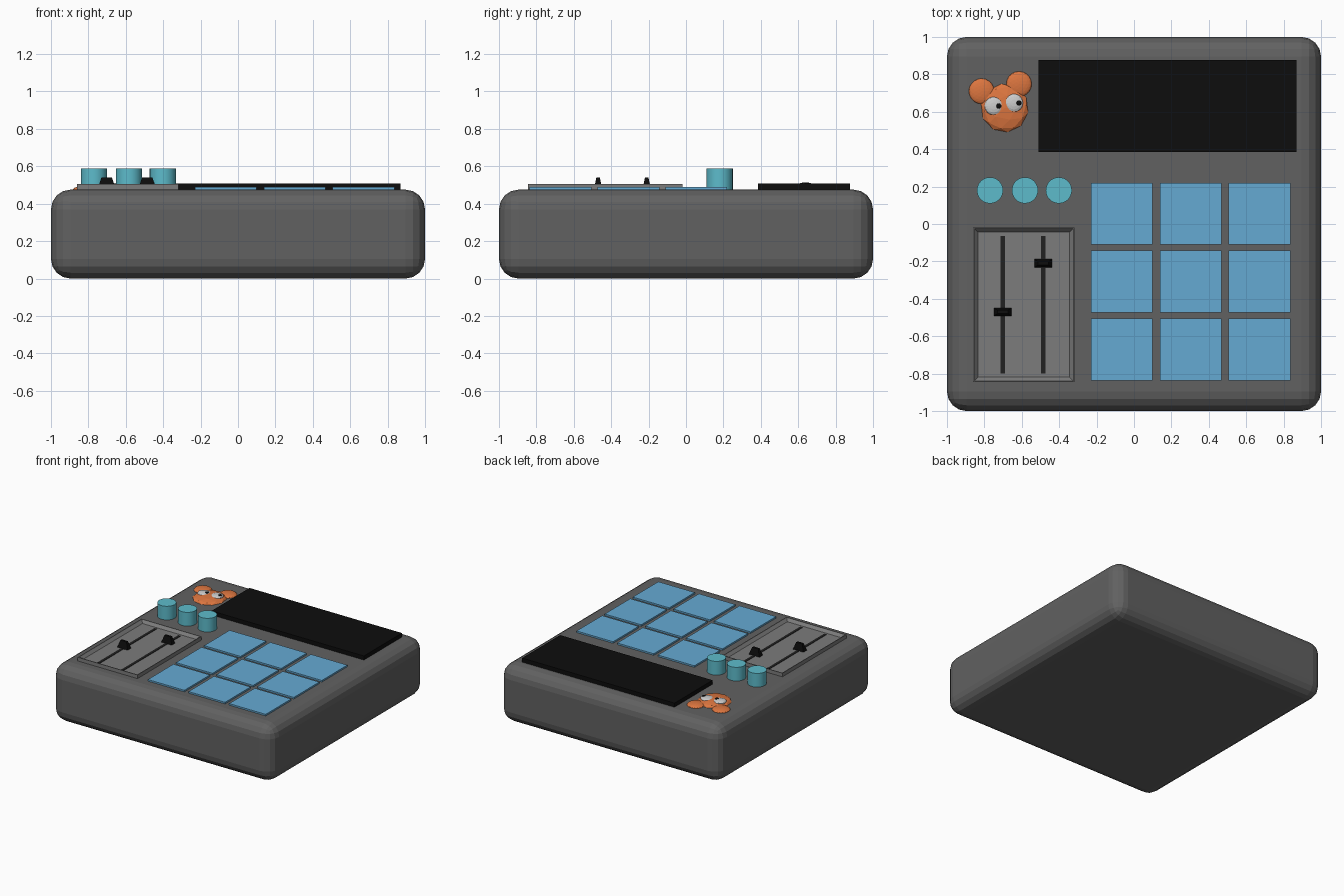
import bpy, bmesh
from mathutils import Matrix, Vector

if "Cube" in bpy.data.objects:
    bpy.data.objects.remove(bpy.data.objects["Cube"])


def material(name, rgb):
    m = bpy.data.materials.new(name)
    m.diffuse_color = (*rgb, 1)
    m.use_nodes = True
    m.node_tree.nodes["Principled BSDF"].inputs["Base Color"].default_value = m.diffuse_color
    return m


BODY = material("dark_grey", (0.12, 0.12, 0.12))
TRAY = material("mid_grey", (0.2, 0.2, 0.2))
BLACK = material("black", (0.004, 0.004, 0.004))
SLOT = material("slot_black", (0.015, 0.015, 0.015))
BLUE = material("pad_blue", (0.13, 0.40, 0.65))
TEAL = material("knob_teal", (0.11, 0.50, 0.60))
ORANGE = material("orange", (0.72, 0.18, 0.05))
WHITE = material("white", (0.7, 0.7, 0.7))

TOP = 0.475  # height of the casing's top face


def finish(bm, name, mat):
    bmesh.ops.recalc_face_normals(bm, faces=bm.faces)
    me = bpy.data.meshes.new(name)
    bm.to_mesh(me)
    bm.free()
    me.materials.append(mat)
    ob = bpy.data.objects.new(name, me)
    bpy.context.collection.objects.link(ob)
    return ob


def box(name, x0, x1, y0, y1, z0, z1, mat, taper=(1, 1)):
    """Box between limits; taper scales the top face in x and y."""
    bm = bmesh.new()
    bmesh.ops.create_cube(bm, size=1)
    for v in bm.verts:
        tx, ty = taper if v.co.z > 0 else (1, 1)
        v.co = Vector(((x0 + x1) / 2 + v.co.x * (x1 - x0) * tx,
                       (y0 + y1) / 2 + v.co.y * (y1 - y0) * ty,
                       (z0 + z1) / 2 + v.co.z * (z1 - z0)))
    return finish(bm, name, mat)


def blob(name, center, radii, mat, ico=0, turn=0.0):
    """Flattened low-poly sphere."""
    bm = bmesh.new()
    mtx = (Matrix.Translation(center) @ Matrix.Rotation(turn, 4, 'Z')
           @ Matrix.Diagonal((*radii, 1)))
    if ico:
        bmesh.ops.create_icosphere(bm, subdivisions=ico, radius=1, matrix=mtx)
    else:
        bmesh.ops.create_uvsphere(bm, u_segments=16, v_segments=8, radius=1, matrix=mtx)
    return finish(bm, name, mat)


# Casing with rounded edges
casing = box("casing", -1, 1, -1, 1, 0, TOP, BODY)
bev = casing.modifiers.new("round", 'BEVEL')
bev.width = 0.105
bev.segments = 4

# Display
box("screen", -0.51, 0.87, 0.385, 0.877, TOP - 0.02, 0.508, BLACK)

# Grid of pads
for row in range(3):
    for col in range(3):
        x, y = -0.065 + 0.368 * col, 0.055 - 0.363 * row
        box(f"pad_{row}_{col}", x - 0.165, x + 0.165, y - 0.165, y + 0.165,
            TOP - 0.01, 0.488, BLUE)

# Rotary knobs
for i, x in enumerate((-0.77, -0.583, -0.402)):
    bm = bmesh.new()
    bmesh.ops.create_cone(bm, cap_ends=True, segments=32, radius1=0.07, radius2=0.07,
                          depth=0.13, matrix=Matrix.Translation((x, 0.18, 0.522)))
    knob = finish(bm, f"knob_{i}", TEAL)
    bpy.context.view_layer.objects.active = knob
    knob.select_set(True)
    bpy.ops.object.shade_smooth_by_angle()
    knob.select_set(False)

# Fader tray: nested rectangular loops form wall, rim, inward slope and floor
bm = bmesh.new()
loops = []
for inset, z in ((0, TOP - 0.01), (0, 0.505), (0.006, 0.505), (0.026, 0.482)):
    x0, x1, y0, y1 = -0.86 + inset, -0.318 - inset, -0.845 + inset, -0.018 - inset
    loops.append([bm.verts.new(p) for p in
                  ((x0, y0, z), (x1, y0, z), (x1, y1, z), (x0, y1, z))])
for a, b in zip(loops, loops[1:]):
    for k in range(4):
        n = (k + 1) % 4
        bm.faces.new((a[k], a[n], b[n], b[k]))
bm.faces.new(loops[-1])
bm.faces.new(loops[0][::-1])
finish(bm, "fader_tray", TRAY)

# Fader slots and caps
for i, (x, y) in enumerate(((-0.702, -0.47), (-0.485, -0.21))):
    box(f"fader_slot_{i}", x - 0.011, x + 0.011, -0.8, -0.063, 0.478, 0.485, SLOT)
    box(f"fader_cap_{i}", x - 0.048, x + 0.048, y - 0.022, y + 0.022,
        0.48, 0.54, BLACK, taper=(0.58, 0.42))

# Flattened animal-face badge
blob("badge_head", (-0.692, 0.62, TOP), (0.128, 0.13, 0.03), ORANGE, ico=2, turn=0.13)
blob("badge_ear_left", (-0.815, 0.71, TOP), (0.068, 0.068, 0.02), ORANGE, ico=3)
blob("badge_ear_right", (-0.615, 0.748, TOP), (0.068, 0.068, 0.02), ORANGE, ico=3)
for side, x, y in (("left", -0.75, 0.631), ("right", -0.642, 0.647)):
    blob(f"badge_eye_{side}", (x, y, 0.496), (0.049, 0.049, 0.015), WHITE)
    blob(f"badge_pupil_{side}", (x + 0.027, y, 0.508), (0.014, 0.014, 0.006), BLACK)
